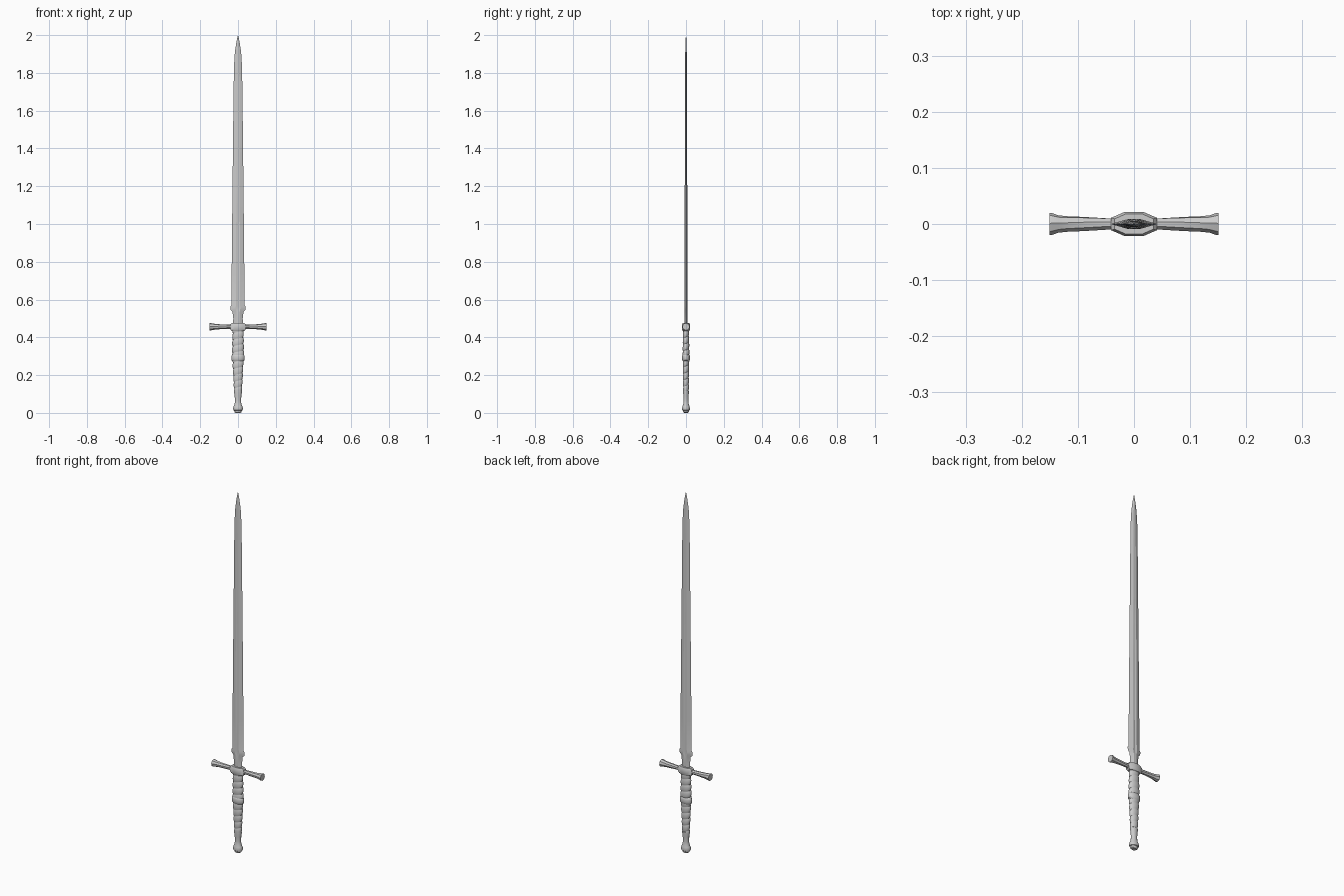
import bpy, bmesh, math
from mathutils import Vector

if "Cube" in bpy.data.objects:
    bpy.data.objects.remove(bpy.data.objects["Cube"])


def loft(name, rings, angle=30):
    """Skin a list of equally sized point rings, capping both ends."""
    bm = bmesh.new()
    rows = [[bm.verts.new(p) for p in r] for r in rings]
    n = len(rows[0])
    for a, b in zip(rows, rows[1:]):
        for i in range(n):
            j = (i + 1) % n
            bm.faces.new((a[i], a[j], b[j], b[i]))
    bm.faces.new(rows[0][::-1])
    bm.faces.new(rows[-1])
    bmesh.ops.recalc_face_normals(bm, faces=bm.faces)
    me = bpy.data.meshes.new(name)
    bm.to_mesh(me)
    bm.free()
    ob = bpy.data.objects.new(name, me)
    bpy.context.collection.objects.link(ob)
    bpy.ops.object.select_all(action='DESELECT')
    ob.select_set(True)
    bpy.context.view_layer.objects.active = ob
    bpy.ops.object.shade_smooth_by_angle(angle=math.radians(angle))
    return ob


def ellipse(z, rx, ry, n=16):
    return [(rx * math.cos(2 * math.pi * (i + .5) / n),
             ry * math.sin(2 * math.pi * (i + .5) / n), z) for i in range(n)]


def turned(name, profile, n=16):
    return loft(name, [ellipse(z, rx, ry, n) for z, rx, ry in profile])


# Blade: flattened diamond with a shallow fuller that fades toward the tip
def blade_ring(z, w, d, fuller):
    f = w * 0.3
    half = [(w, 0), (f, d), (0, d * (1 - fuller)), (-f, d)]
    return [(x, y, z) for x, y in half] + [(-x, -y, z) for x, y in half]


blade = [(0.465, 0.026, 0.009, 0), (0.50, 0.025, 0.009, 0),
         (0.535, 0.029, 0.009, 0.1), (0.545, 0.039, 0.0085, 0.2),
         (0.562, 0.041, 0.0085, 0.25), (0.57, 0.035, 0.0085, 0.25),
         (0.75, 0.0335, 0.008, 0.3), (1.10, 0.030, 0.007, 0.3),
         (1.38, 0.027, 0.006, 0.2), (1.42, 0.0265, 0.0055, 0),
         (1.70, 0.0235, 0.005, 0), (1.84, 0.021, 0.0045, 0),
         (1.91, 0.0165, 0.004, 0), (1.96, 0.009, 0.003, 0),
         (2.0, 0.0006, 0.0006, 0)]
loft("blade", [blade_ring(*s) for s in blade], 12)


# Guard centre: long hexagonal-style block with bevelled top and bottom
def block_ring(z, s):
    pts = [(0.041, 0.011), (0.034, 0.014), (0.018, 0.021), (-0.018, 0.021),
           (-0.034, 0.014), (-0.041, 0.011)]
    pts += [(-x, -y) for x, y in pts]
    return [(x * s, y * s, z) for x, y in pts]


loft("guard_block", [block_ring(*s) for s in
                     [(0.434, 0.84), (0.441, 1), (0.468, 1), (0.476, 0.84)]])

# Guard arms: eight-sided bars, slightly twisted, flaring to the ends
ARM = [(0.02, 0.010, 0.011), (0.05, 0.0105, 0.011), (0.09, 0.0125, 0.0125),
       (0.12, 0.0135, 0.0145), (0.135, 0.015, 0.017), (0.147, 0.019, 0.019),
       (0.151, 0.019, 0.019)]
for side, label in ((1, "right"), (-1, "left")):
    rings = []
    for x, ry, rz in ARM:
        twist = math.pi / 8 + max(0, x - 0.04) * 3
        rings.append([(side * x, ry * math.cos(twist + i * math.pi / 4) * 1.04,
                       0.456 + rz * math.sin(twist + i * math.pi / 4) * 1.04)
                      for i in range(8)])
    loft("guard_arm_" + label, rings)


# Grip halves: oval cores with a rope-like spiral wrap
def wrapped_grip(name, z0, z1, w0, w1, d0, d1, turns):
    n, steps, rings = 24, turns * 12, []
    for k in range(steps + 1):
        t = k / steps
        z = z0 + (z1 - z0) * t
        ring = []
        for i in range(n):
            a = 2 * math.pi * i / n
            bulge = abs(math.sin(math.pi * turns * t - a / 2))
            r = 0.86 + 0.16 * math.sqrt(bulge)
            ring.append((r * (w0 + (w1 - w0) * t) * math.cos(a),
                         r * (d0 + (d1 - d0) * t) * math.sin(a), z))
        rings.append(ring)
    loft(name, rings, 40)


wrapped_grip("grip_lower", 0.11, 0.282, 0.0205, 0.030, 0.015, 0.017, 5)
wrapped_grip("grip_upper", 0.298, 0.437, 0.032, 0.029, 0.018, 0.016, 4)

# Raised band between the two grip halves
turned("grip_band", [(0.274, 0.029, 0.017), (0.279, 0.034, 0.020),
                     (0.288, 0.035, 0.021), (0.300, 0.035, 0.021),
                     (0.306, 0.033, 0.019), (0.309, 0.029, 0.017)], 24)

# Pommel: collar, slender waist and rounded foot
turned("pommel", [(0.0, 0.013, 0.011), (0.004, 0.019, 0.015),
                  (0.012, 0.021, 0.017), (0.014, 0.025, 0.020),
                  (0.024, 0.027, 0.021), (0.034, 0.024, 0.019),
                  (0.046, 0.018, 0.015), (0.065, 0.0165, 0.0135),
                  (0.090, 0.018, 0.014), (0.108, 0.021, 0.0155),
                  (0.116, 0.021, 0.0155), (0.119, 0.018, 0.013)])
